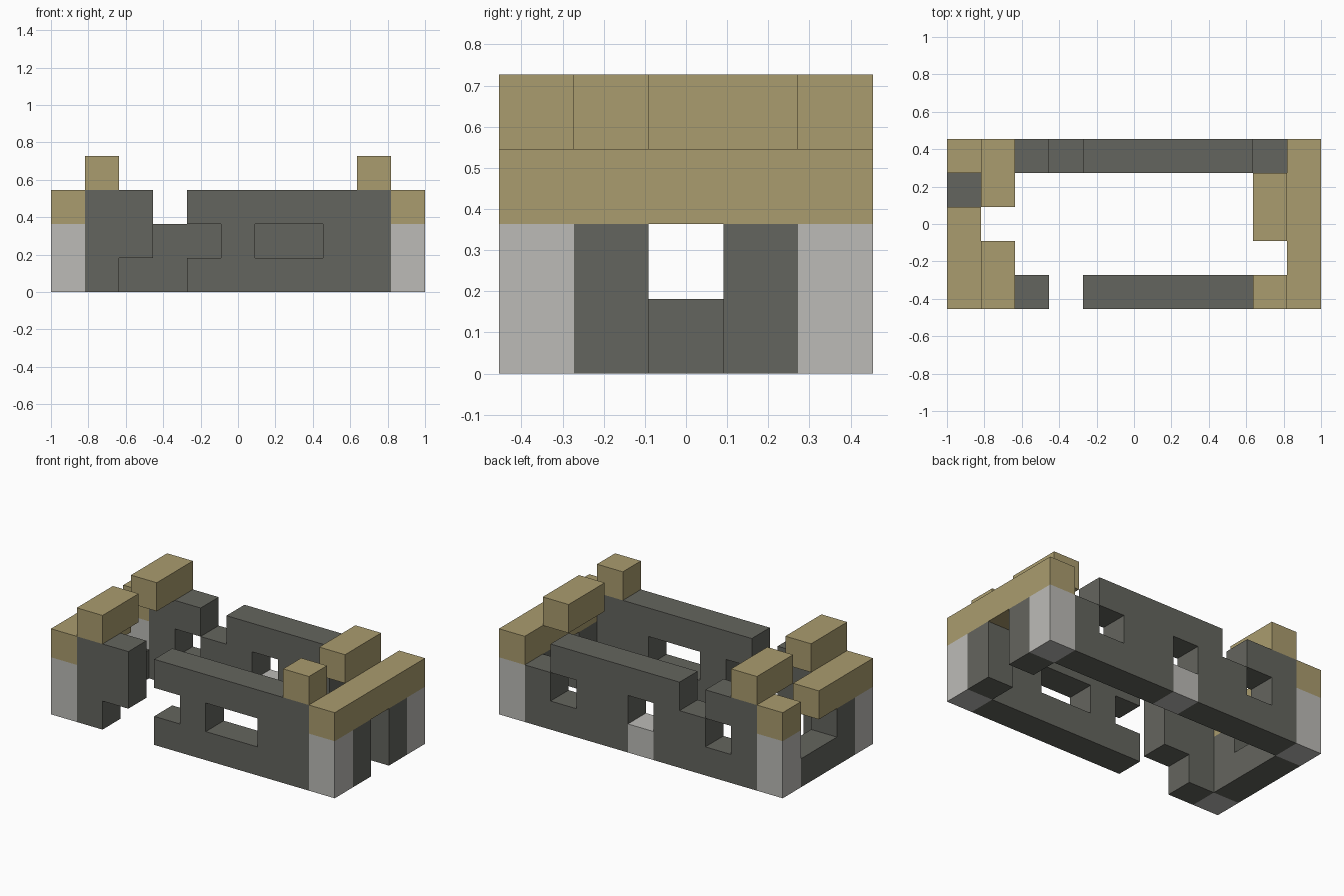
import bpy
import bmesh
from mathutils import Vector

cube = bpy.data.objects.get("Cube")
if cube:
    bpy.data.objects.remove(cube, do_unlink=True)

UNIT = 2 / 11                      # edge of one building block
ORIGIN = Vector((-1, -2.5 * UNIT, 0))


def material(name, rgb):
    mat = bpy.data.materials.new(name)
    mat.use_nodes = True
    mat.diffuse_color = (*rgb, 1)
    mat.node_tree.nodes["Principled BSDF"].inputs["Base Color"].default_value = (*rgb, 1)
    return mat


DARK = material("dark stone", (0.127, 0.130, 0.112))
LIGHT = material("pale stone", (0.503, 0.497, 0.474))
TAN = material("tan wood", (0.402, 0.332, 0.156))


def block(x, y, z):
    """Cells of a box; each argument is an inclusive (first, last) range."""
    return {(i, j, k) for i in range(x[0], x[1] + 1)
            for j in range(y[0], y[1] + 1) for k in range(z[0], z[1] + 1)}


def post(x, y, top):
    return block((x, x), (y, y), (0, top))


# Front wall: doorway, hanging block, stepped notch and a wide window
front_wall = (block((1, 9), (0, 0), (0, 2)) - post(3, 0, 2)
              - {(2, 0, 0), (4, 0, 1), (6, 0, 1), (7, 0, 1)})

# Back wall: broken top, three small windows and one pale block
back_wall = (block((1, 9), (4, 4), (0, 2))
             - {(3, 4, 2), (9, 4, 2), (2, 4, 1), (5, 4, 1), (8, 4, 1), (5, 4, 0)})

parts = [
    ("front_wall", front_wall, DARK),
    ("back_wall", back_wall, DARK),
    ("back_wall_pale_block", {(5, 4, 0)}, LIGHT),
    # Right end wall, partly collapsed
    ("right_end_wall", post(0, 1, 1) | block((0, 0), (2, 3), (0, 0)), DARK),
    # Left end wall, with a central doorway
    ("left_end_wall", post(10, 1, 1) | post(10, 3, 1), DARK),
    # Eaves beams
    ("left_beam", block((10, 10), (0, 4), (2, 2)), TAN),
    ("right_beam_front", block((0, 0), (0, 2), (2, 2)), TAN),
    ("right_beam_back", {(0, 4, 2)}, TAN),
    # Upper roof remnants
    ("upper_beam_right_front", block((1, 1), (0, 1), (3, 3)), TAN),
    ("upper_beam_right_back", block((1, 1), (3, 4), (3, 3)), TAN),
    ("upper_beam_left_front", {(9, 0, 3)}, TAN),
    ("upper_beam_left_middle", block((9, 9), (2, 3), (3, 3)), TAN),
]
# Corner posts
for side, x in (("right", 0), ("left", 10)):
    for end, y in (("front", 0), ("back", 4)):
        parts.append((f"corner_post_{end}_{side}", post(x, y, 1), LIGHT))

solid = set().union(*(cells for _, cells, _ in parts))


def build(name, cells, mat):
    """Make the outer skin of a part, skipping faces hidden against neighbours."""
    bm = bmesh.new()
    for cell in sorted(cells):
        for axis in range(3):
            for sign in (-1, 1):
                step = Vector((0, 0, 0))
                step[axis] = sign
                if tuple(int(c + s) for c, s in zip(cell, step)) in solid:
                    continue
                u, v = Vector((0, 0, 0)), Vector((0, 0, 0))
                u[(axis + 1) % 3] = 0.5
                v[(axis + 2) % 3] = 0.5 * sign
                mid = Vector(cell) + Vector((0.5, 0.5, 0.5)) + step * 0.5
                ring = (mid - u - v, mid + u - v, mid + u + v, mid - u + v)
                bm.faces.new([bm.verts.new(ORIGIN + p * UNIT) for p in ring])
    bmesh.ops.remove_doubles(bm, verts=bm.verts[:], dist=0.001)
    mesh = bpy.data.meshes.new(name)
    bm.to_mesh(mesh)
    bm.free()
    mesh.materials.append(mat)
    bpy.context.collection.objects.link(bpy.data.objects.new(name, mesh))


for part in parts:
    build(*part)
